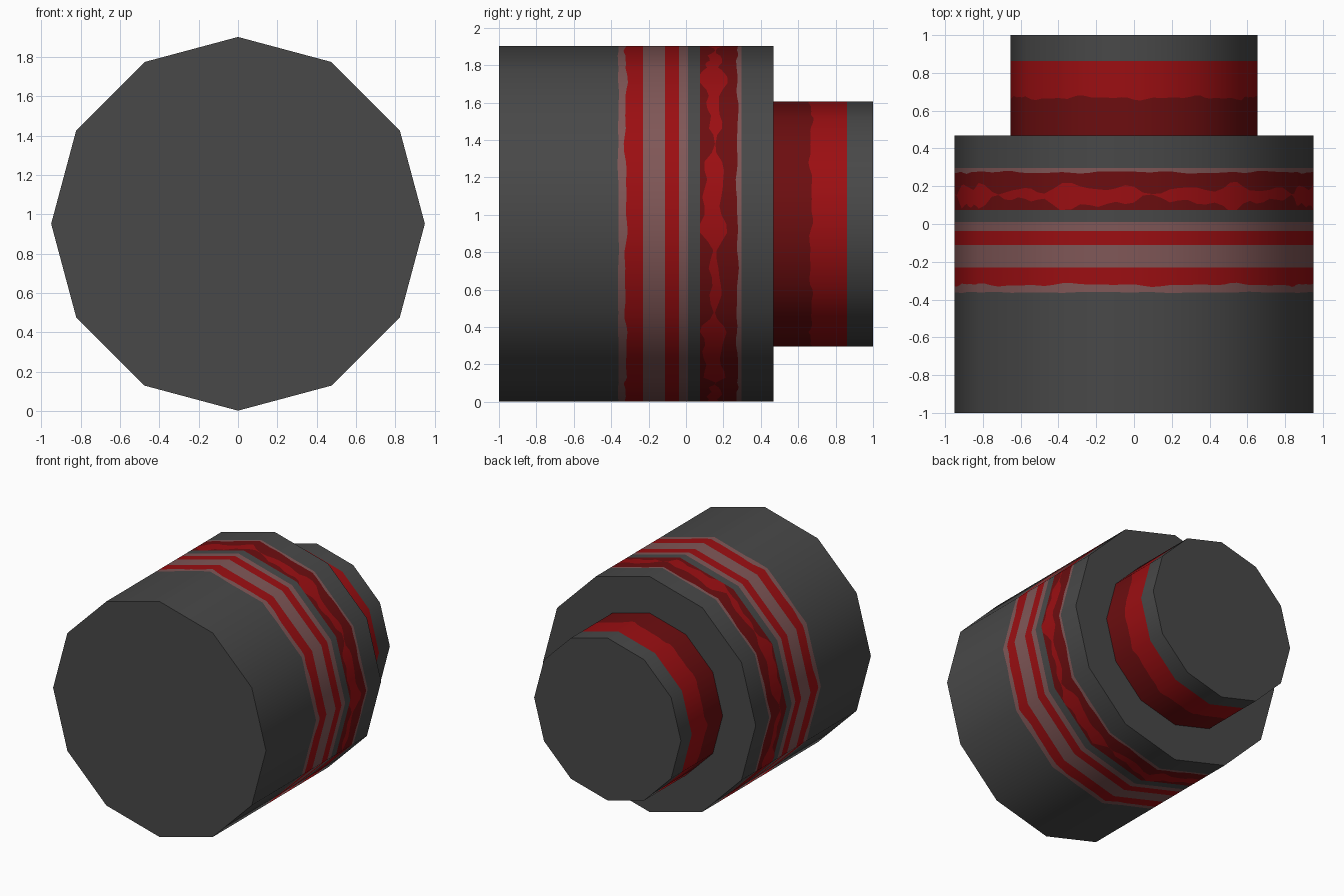
import bpy
import math
from mathutils import Vector

if "Cube" in bpy.data.objects:
    bpy.data.objects.remove(bpy.data.objects["Cube"])

SIDES, SEG = 12, 10
CENTRE_Z = 0.952


def material(name, rgb):
    m = bpy.data.materials.new(name)
    m.diffuse_color = (*rgb, 1.0)
    m.use_nodes = True
    m.node_tree.nodes["Principled BSDF"].inputs["Base Color"].default_value = m.diffuse_color
    return m


MATS = [
    material("dark_grey", (0.065, 0.065, 0.065)),
    material("bright_red", (0.33, 0.0045, 0.006)),
    material("deep_red", (0.15, 0.0042, 0.005)),
    material("dusty_pink", (0.215, 0.095, 0.095)),
]
GREY, RED, DEEP, PINK = range(4)


def wave(t, amp, phase):
    return amp * (math.sin(7 * t + phase) + 0.8 * math.sin(19 * t + 2.3 * phase)
                  + 0.6 * math.sin(31 * t + 3.1 * phase)) / 1.8


def flat(y):
    return lambda t: y


def wavy(y, amp, phase):
    return lambda t: y + wave(t, amp, phase)


def patch_half(t):
    # half width of the bright paint patches, dropping to nothing in places
    return max(0.0015, 0.036 + wave(t, 0.036, 0.9))


def patch_edge(side):
    return lambda t: 0.15 + wave(t, 0.012, 4.0) + side * patch_half(t)


def drum(name, radius, edges, colours, front_cap):
    """Twelve-sided drum along y; edges are band borders, colours the bands between."""
    n = SIDES * SEG
    verts, radial = [], []
    for edge in edges:
        for i in range(n):
            k, f = divmod(i, SEG)
            f /= SEG
            a, b = (2 * math.pi * (k + d) / SIDES for d in (0, 1))
            x = math.cos(a) * (1 - f) + math.cos(b) * f
            z = math.sin(a) * (1 - f) + math.sin(b) * f
            verts.append((radius * x, edge(math.atan2(z, x)), CENTRE_Z + radius * z))
            radial.append(Vector((x, 0, z)).normalized())
    faces, mats = [], []
    for j, colour in enumerate(colours):
        for i in range(n):
            i2 = (i + 1) % n
            faces.append((j * n + i, (j + 1) * n + i, (j + 1) * n + i2, j * n + i2))
            mats.append(colour)
    last = (len(edges) - 1) * n
    faces.append(tuple(last + i for i in reversed(range(n))))
    mats.append(GREY)
    if front_cap:
        faces.append(tuple(range(n)))
        mats.append(GREY)

    mesh = bpy.data.meshes.new(name)
    mesh.from_pydata(verts, [], faces)
    for m in MATS:
        mesh.materials.append(m)
    for p, m in zip(mesh.polygons, mats):
        p.material_index = m
        p.use_smooth = True
    # smooth round the wall, flat on the caps
    normals = [None] * len(mesh.loops)
    for p in mesh.polygons:
        for li in p.loop_indices:
            wall = len(p.vertices) == 4
            normals[li] = radial[mesh.loops[li].vertex_index] if wall else p.normal.copy()
    mesh.normals_split_custom_set(normals)
    obj = bpy.data.objects.new(name, mesh)
    bpy.context.collection.objects.link(obj)
    return obj


# Wide front drum with painted stripes
drum("main_drum", 0.95,
     [flat(-1), wavy(-0.362, 0.003, 2.0), wavy(-0.322, 0.009, 1.0), flat(-0.23),
      flat(-0.112), flat(-0.038), flat(0.01), flat(0.075),
      patch_edge(-1), patch_edge(1), wavy(0.274, 0.007, 3.0), flat(0.297), flat(0.468)],
     [GREY, PINK, RED, PINK, RED, PINK, GREY, DEEP, RED, DEEP, PINK, GREY], True)

# Narrow rear drum
drum("rear_drum", 0.655,
     [flat(0.468), wavy(0.668, 0.011, 0.4), flat(0.862), flat(1.0)],
     [DEEP, RED, GREY], False)
